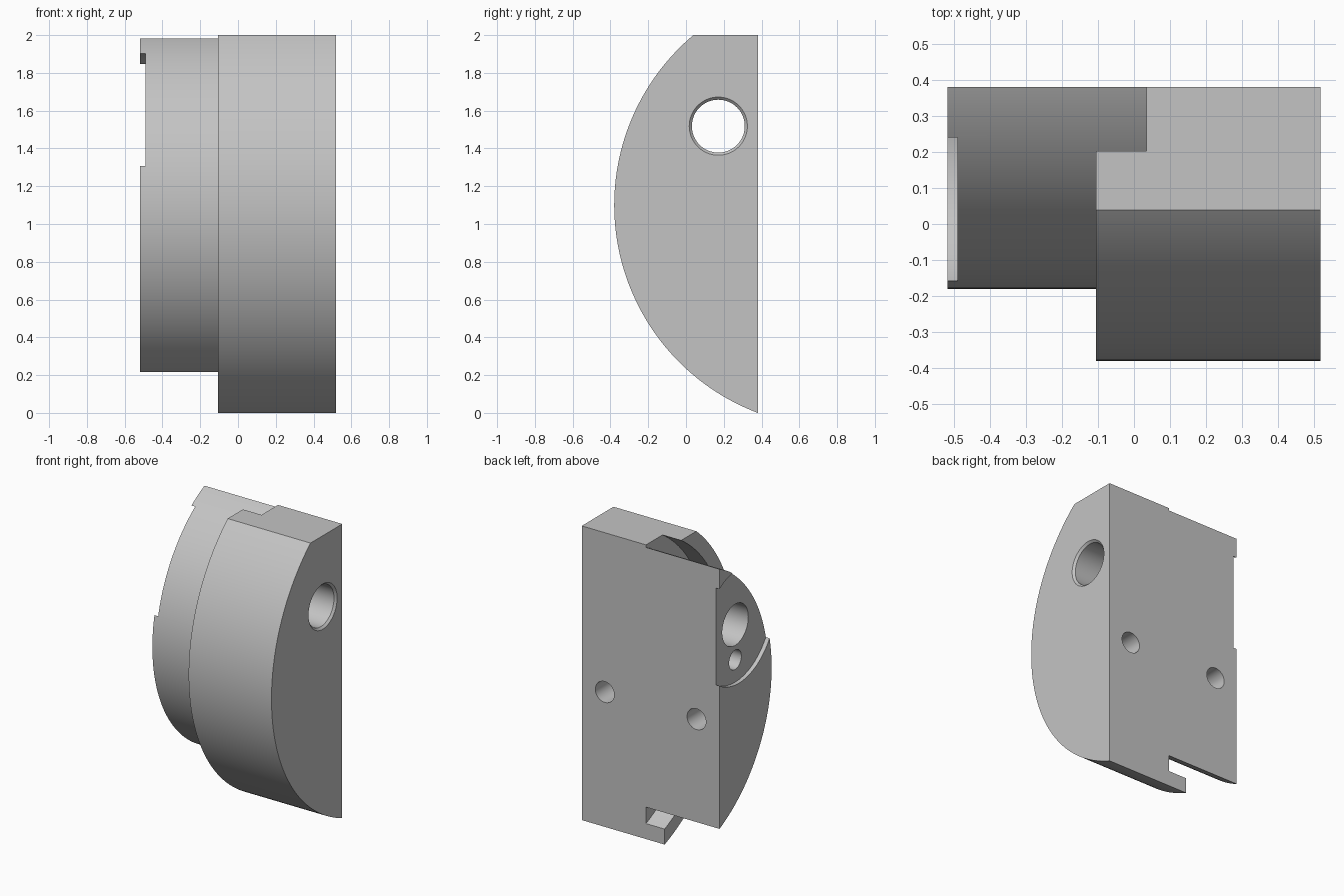
import bpy
import bmesh
from math import sin, cos, tau, radians
from mathutils import Matrix, Vector

cube = bpy.data.objects.get("Cube")
if cube:
    bpy.data.objects.remove(cube, do_unlink=True)

grey = bpy.data.materials.new("plain grey")
grey.use_nodes = True
grey.diffuse_color = (0.55, 0.55, 0.55, 1)
grey.node_tree.nodes["Principled BSDF"].inputs["Base Color"].default_value = grey.diffuse_color

HALF = 0.518            # half width along x
BACK = 0.38             # flat back face
AXIS_Y, AXIS_Z = 0.796, 1.10   # turning axis, parallel to x


def lathe(name, profile, cy, cz, segments):
    """Solid turned about an x-parallel axis from (x, radius) points."""
    bm = bmesh.new()
    rings = []
    for x, r in profile:
        rings.append([bm.verts.new((x, cy - r * cos(tau * i / segments),
                                    cz + r * sin(tau * i / segments)))
                      for i in range(segments)])
    for a, b in zip(rings, rings[1:]):
        for i in range(segments):
            j = (i + 1) % segments
            bm.faces.new((a[i], a[j], b[j], b[i]))
    bm.faces.new(rings[0])
    bm.faces.new(rings[-1])
    bmesh.ops.recalc_face_normals(bm, faces=bm.faces)
    return finish(name, bm)


def box(name, low, high):
    bm = bmesh.new()
    low, high = Vector(low), Vector(high)
    bmesh.ops.create_cube(bm, size=1, matrix=Matrix.Translation((low + high) / 2)
                          @ Matrix.Diagonal((*(high - low), 1)))
    return finish(name, bm)


def finish(name, bm):
    mesh = bpy.data.meshes.new(name)
    bm.to_mesh(mesh)
    bm.free()
    mesh.materials.append(grey)
    obj = bpy.data.objects.new(name, mesh)
    bpy.context.collection.objects.link(obj)
    return obj


def cut(target, tool, operation="DIFFERENCE"):
    tool.hide_render = True
    mod = target.modifiers.new(tool.name, "BOOLEAN")
    mod.operation, mod.solver, mod.object = operation, "EXACT", tool
    bpy.context.view_layer.objects.active = target
    bpy.ops.object.modifier_apply(modifier=mod.name)
    bpy.data.objects.remove(tool, do_unlink=True)


# Turned body: narrow hub, undercut groove, wide flange
hub, lip, rim = 0.976, 1.078, 1.176
step, groove_end = -0.105, 0.035
body = lathe("clamp_segment",
             [(-HALF, hub), (groove_end, hub), (groove_end, lip),
              (step, lip), (step, rim), (HALF, rim)],
             AXIS_Y, AXIS_Z, 256)

# Keep the part in front of the flat back and below the flat top
cut(body, box("stock", (-1, -1, -0.5), (1, BACK, 2)), "INTERSECT")

# Round recess in the hub end
hole_y, hole_z = 0.171, 1.518
cut(body, lathe("recess", [(-0.8, 0.39), (-0.49, 0.39)], hole_y, hole_z, 128))

# Through bore with a chamfer at the flange end
cut(body, lathe("bore", [(-0.8, 0.14), (HALF - 0.014, 0.14),
                         (HALF, 0.154), (0.6, 0.254)], hole_y, hole_z, 64))

# Small blind pin hole below the bore
cut(body, lathe("pin_hole", [(-0.8, 0.066), (-0.25, 0.066)], hole_y, 1.28, 48))

# Pair of blind mounting holes in the back
for side in (-1, 1):
    drill = lathe("mount_hole", [(-0.3, 0.071), (0.3, 0.071)], 0, 0, 48)
    drill.data.transform(Matrix.Translation((0.345 * side, BACK, 0.917))
                         @ Matrix.Rotation(radians(90), 4, "Z"))
    cut(body, drill)

bpy.ops.object.select_all(action="DESELECT")
body.select_set(True)
bpy.context.view_layer.objects.active = body
bpy.ops.object.shade_smooth_by_angle(angle=radians(25))
